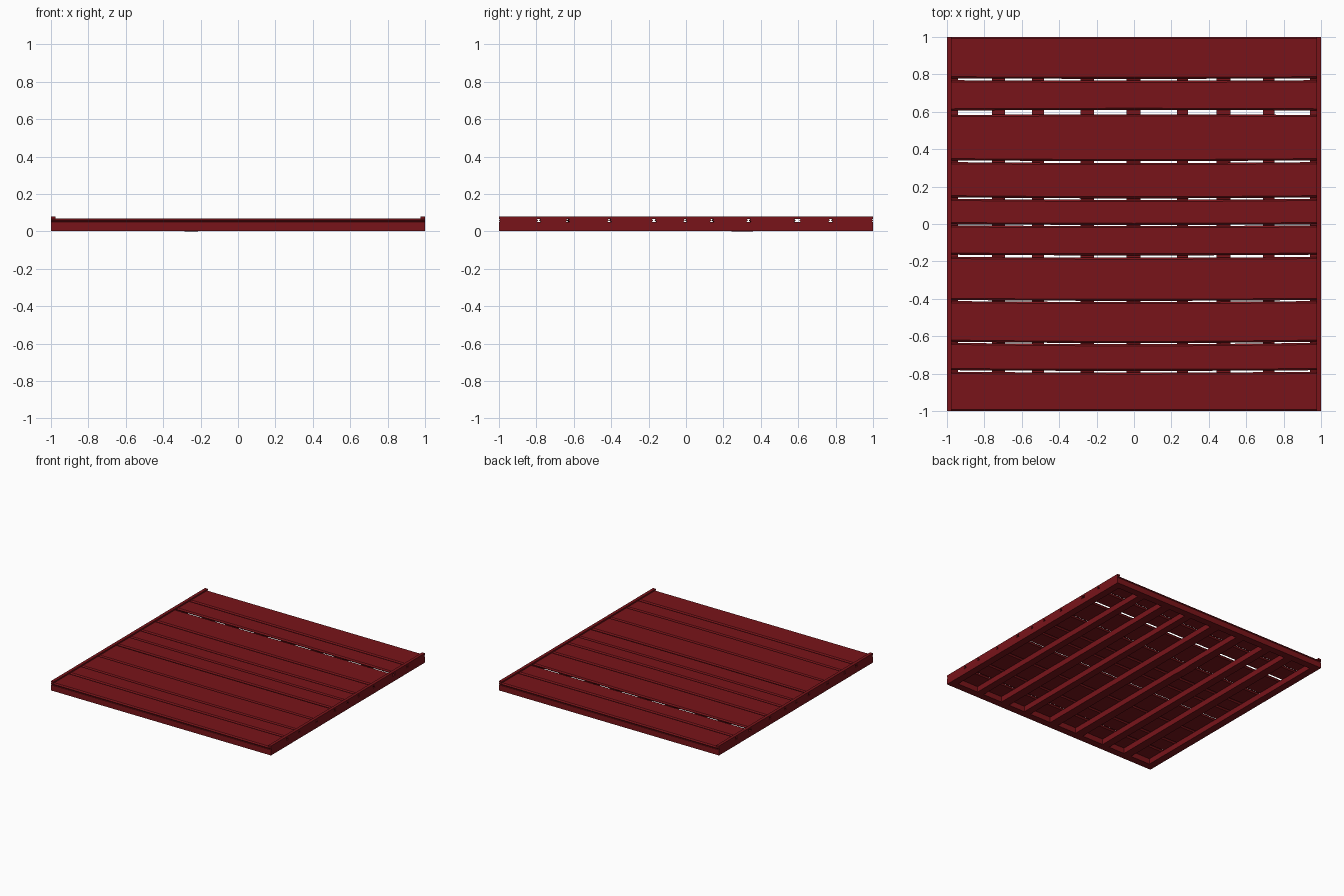
import bpy, bmesh, math

if "Cube" in bpy.data.objects:
    bpy.data.objects.remove(bpy.data.objects["Cube"])

red = bpy.data.materials.new("dark_red_paint")
red.diffuse_color = (0.19, 0.007, 0.010, 1)
red.use_nodes = True
red.node_tree.nodes["Principled BSDF"].inputs["Base Color"].default_value = red.diffuse_color


def loft(name, sections):
    """Closed solid through matching rings of points."""
    bm = bmesh.new()
    rings = [[bm.verts.new(p) for p in s] for s in sections]
    n = len(rings[0])
    for a, b in zip(rings, rings[1:]):
        for i in range(n):
            j = (i + 1) % n
            bm.faces.new((a[i], a[j], b[j], b[i]))
    bm.faces.new(rings[0][::-1])
    bm.faces.new(rings[-1])
    bmesh.ops.recalc_face_normals(bm, faces=bm.faces)
    me = bpy.data.meshes.new(name)
    bm.to_mesh(me)
    bm.free()
    me.materials.append(red)
    ob = bpy.data.objects.new(name, me)
    bpy.context.collection.objects.link(ob)
    return ob


def box(name, x0, x1, y0, y1, z0, z1):
    return loft(name, [[(x0, y, z0), (x1, y, z0), (x1, y, z1), (x0, y, z1)]
                       for y in (y0, y1)])


BASE = 0.003      # underside of the frame; one joist sags to z = 0
DECK = 0.049      # underside of the planks
TOP = 0.069       # top of the planks
INNER = 0.94      # inside of the frame

# Outer frame and raised side trim
for s, side in ((-1, "left"), (1, "right")):
    a, b = sorted((s * INNER, s))
    box(side + "_beam", a, b, -1, 1, BASE, DECK)
    a, b = sorted((s * 0.975, s))
    box(side + "_trim", a, b, -1, 1, TOP - 0.002, 0.08)
for s, end in ((-1, "front"), (1, "back")):
    a, b = sorted((s * INNER, s))
    box(end + "_beam", -INNER, INNER, a, b, BASE, DECK)

# Joists between the front and back beams
joists = [(-0.76, -0.69), (-0.545, -0.48), (-0.285, -0.215), (-0.04, 0.035),
          (0.23, 0.29), (0.44, 0.515), (0.69, 0.75)]
for k, (x0, x1) in enumerate(joists):
    ys = [(-INNER, BASE), (INNER, BASE)]
    if k == 2:
        ys[1:1] = [(0.22, BASE), (0.25, 0), (0.35, 0), (0.38, BASE)]
    loft("joist_%d" % (k + 1), [[(x0, y, z), (x1, y, z), (x1, y, DECK), (x0, y, DECK)]
                                for y, z in ys])

# Gaps between planks: centre, width, sideways bow at mid length
gaps = [(-0.786, 0.009, -0.004), (-0.632, 0.006, -0.008), (-0.409, 0.006, -0.005),
        (-0.170, 0.012, -0.004), (-0.004, 0.006, -0.004), (0.139, 0.008, -0.006),
        (0.336, 0.010, -0.005), (0.595, 0.024, 0.003), (0.774, 0.010, -0.003)]
edges = [(-1, 0, 0)] + gaps + [(1, 0, 0)]
CH, CV = 0.009, 0.009    # plank edge chamfer

# Planks with chamfered long edges and a gentle bow
for k, (lo, hi) in enumerate(zip(edges, edges[1:])):
    sections = []
    for i in range(9):
        x = -1 + i * 0.25
        bend = math.cos(x * math.pi / 2)
        y0 = lo[0] + lo[1] / 2 + lo[2] * bend
        y1 = hi[0] - hi[1] / 2 + hi[2] * bend
        sections.append([(x, y0 + CH, DECK), (x, y1 - CH, DECK),
                         (x, y1, DECK + CV), (x, y1, TOP - CV),
                         (x, y1 - CH, TOP), (x, y0 + CH, TOP),
                         (x, y0, TOP - CV), (x, y0, DECK + CV)])
    loft("plank_%d" % (k + 1), sections)
